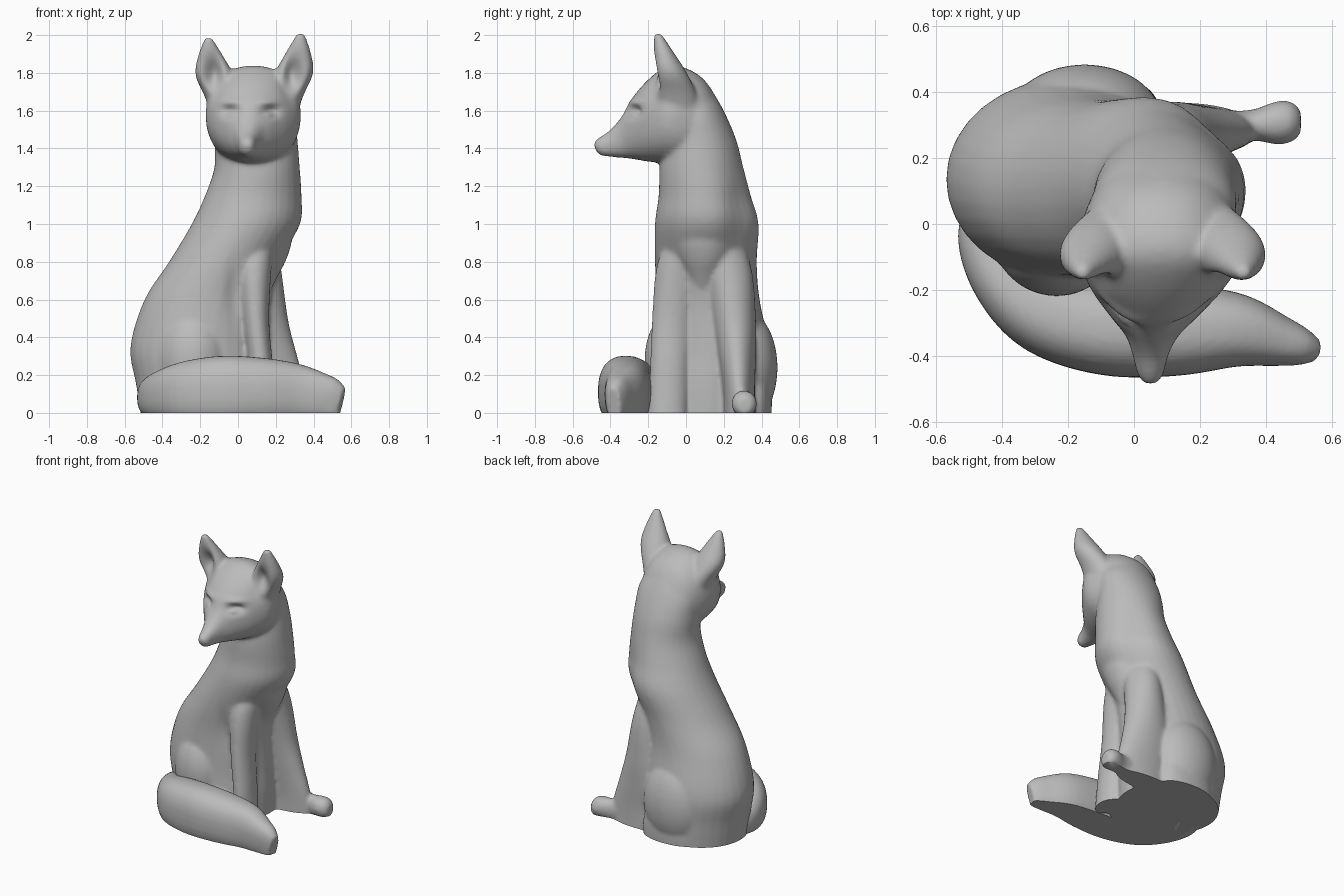
import bpy, bmesh, math
from mathutils import Vector

if "Cube" in bpy.data.objects:
    bpy.data.objects.remove(bpy.data.objects["Cube"])

grey = bpy.data.materials.new("stone_grey")
grey.use_nodes = True
grey.diffuse_color = (0.5, 0.5, 0.5, 1)
grey.node_tree.nodes["Principled BSDF"].inputs["Base Color"].default_value = (0.5, 0.5, 0.5, 1)

X, Y, Z = Vector((1, 0, 0)), Vector((0, 1, 0)), Vector((0, 0, 1))


def spline(rows, steps=5):
    """Catmull-Rom through rows of equal length."""
    out = []
    for i in range(len(rows) - 1):
        p = [rows[max(0, min(len(rows) - 1, i + k))] for k in (-1, 0, 1, 2)]
        for s in range(steps):
            t = s / steps
            out.append([b + 0.5 * t * (c - a + t * (2*a - 5*b + 4*c - d + t * (3*(b - c) + d - a)))
                        for a, b, c, d in zip(*p)])
    return out + [list(rows[-1])]


def loft(bm, rows, u=None, v=Z, power=2.0, sides=32):
    """Closed skin over rows of (x, y, z, half width, half height)."""
    rows = spline(rows)
    rings = []
    for i, (x, y, z, a, b) in enumerate(rows):
        side, up = u, v
        if side is None:
            along = Vector(rows[min(i + 1, len(rows) - 1)][:3]) - Vector(rows[max(i - 1, 0)][:3])
            side = along.cross(Z).normalized()
            up = side.cross(along).normalized()
        ring = []
        for k in range(sides):
            t = math.tau * k / sides
            c, s = math.cos(t), math.sin(t)
            e = 2 / power
            ring.append(bm.verts.new(Vector((x, y, z))
                        + side * math.copysign(abs(c) ** e, c) * a
                        + up * math.copysign(abs(s) ** e, s) * b))
        rings.append(ring)
    faces = [bm.faces.new(rings[0]), bm.faces.new(rings[-1][::-1])]
    for r, q in zip(rings, rings[1:]):
        for k in range(sides):
            n = (k + 1) % sides
            faces.append(bm.faces.new((r[k], q[k], q[n], r[n])))
    bmesh.ops.recalc_face_normals(bm, faces=faces)


def ball(bm, centre, radii):
    made = bmesh.ops.create_uvsphere(bm, u_segments=32, v_segments=20, radius=1)["verts"]
    for vert in made:
        vert.co = Vector(centre) + Vector(a * b for a, b in zip(vert.co, radii))


def finish(name, bm, smooth, pushes=()):
    """Fuse the parts, press in details, cut flat on the ground."""
    mesh = bpy.data.meshes.new(name)
    bm.to_mesh(mesh)
    bm.free()
    obj = bpy.data.objects.new(name, mesh)
    bpy.context.collection.objects.link(obj)
    fuse = obj.modifiers.new("fuse", "REMESH")
    fuse.mode, fuse.voxel_size = "VOXEL", 0.011
    soft = obj.modifiers.new("soften", "SMOOTH")
    soft.factor, soft.iterations = 0.5, smooth
    done = bpy.data.meshes.new_from_object(obj.evaluated_get(bpy.context.evaluated_depsgraph_get()))
    obj.modifiers.clear()
    bm = bmesh.new()
    bm.from_mesh(done)
    for centre, radii, move in pushes:
        for vert in bm.verts:
            d = sum(((p - c) / r) ** 2 for p, c, r in zip(vert.co, centre, radii))
            if d < 9:
                vert.co += Vector(move) * math.exp(-d)
    bmesh.ops.bisect_plane(bm, geom=bm.verts[:] + bm.edges[:] + bm.faces[:],
                           plane_co=(0, 0, 0), plane_no=(0, 0, 1), clear_inner=True)
    bmesh.ops.holes_fill(bm, edges=[e for e in bm.edges if e.is_boundary])
    bm.to_mesh(done)
    bm.free()
    obj.data = done
    done.materials.clear()
    done.materials.append(grey)
    bpy.ops.object.select_all(action="DESELECT")
    obj.select_set(True)
    bpy.context.view_layer.objects.active = obj
    bpy.ops.object.shade_smooth_by_angle(angle=math.radians(50))


body = bmesh.new()

# torso and neck: height, left, right, front, back
torso = [(-.1, -.5, .16, -.18, .43), (.15, -.54, .17, -.18, .44), (.35, -.57, .165, -.17, .44),
         (.6, -.495, .17, -.16, .39), (.8, -.365, .22, -.165, .375), (1, -.245, .33, -.165, .385),
         (1.15, -.175, .337, -.145, .345), (1.3, -.125, .327, -.14, .305),
         (1.45, -.125, .315, -.12, .265), (1.6, -.12, .3, -.1, .2), (1.73, -.05, .22, -.1, .125)]
loft(body, [((l + r) / 2, (f + b) / 2, z, (r - l) / 2, (b - f) / 2) for z, l, r, f, b in torso],
     u=X, v=Y)

# breast, tapering down between the front legs
loft(body, [(.1, .09, .62, .06, .04), (.1, .095, .72, .11, .1), (.1, .1, .82, .16, .16),
            (.1, .1, .93, .19, .2), (.1, .1, 1.08, .2, .2)], u=X, v=Y)

# head, from nose to nape: depth, centre x, bottom, top, half width
head = [(-.485, .05, 1.40, 1.44, .02), (-.457, .05, 1.365, 1.46, .04), (-.4, .05, 1.355, 1.5, .054),
        (-.34, .055, 1.35, 1.57, .08), (-.29, .06, 1.345, 1.66, .125), (-.2, .07, 1.33, 1.765, .2),
        (-.1, .08, 1.32, 1.835, .25), (0, .08, 1.3, 1.825, .24), (.1, .08, 1.3, 1.76, .2),
        (.18, .08, 1.3, 1.63, .14)]
loft(body, [(x, y, (lo + hi) / 2, w, (hi - lo) / 2) for y, x, lo, hi, w in head],
     u=X, v=Z, power=2.2)

# ears, mirrored about the middle of the head
for side, tall in ((1, 1), (-.94, .95)):
    ear = [(.12, -.03, 1.52, .09, .13), (.175, -.055, 1.68, .092, .115), (.217, -.087, 1.8, .102, .092),
           (.24, -.12, 1.91, .066, .055), (.252, -.15, 2.01, .02, .02)]
    loft(body, [(.08 + side * x, y, 1.56 + tall * (z - 1.56), a, b) for x, y, z, a, b in ear],
         u=X, v=Y)

# front legs: a slim one, and one widening into the belly
loft(body, [(.1, .06, 1, .1, .1), (.085, -.035, .8, .095, .115), (.095, -.075, .5, .07, .105),
            (.12, -.09, .25, .065, .1), (.135, -.1, -.05, .07, .105)], u=X, v=Y)
loft(body, [(.1, .15, 1.02, .1, .1), (.115, .22, .78, .115, .125), (.115, .255, .5, .15, .115),
            (.12, .27, .3, .195, .1), (.14, .28, .12, .225, .085), (.14, .285, -.05, .24, .085)],
     u=X, v=Y)

# outstretched paw
loft(body, [(.22, .29, .05, .055, .1), (.35, .3, .045, .046, .075), (.43, .307, .05, .066, .07),
            (.48, .31, .045, .062, .065), (.507, .31, .04, .035, .04)], u=Y, v=Z)

# haunches and hind feet
ball(body, (-.235, -.02, .28), (.2, .2, .29))
ball(body, (-.15, .315, .24), (.235, .17, .3))
ball(body, (-.13, .37, .05), (.2, .085, .26))
ball(body, (-.08, -.14, .05), (.16, .08, .17))

# eye sockets, lids, brows, ear bowls, hollow behind the slim leg, flattened shoulder
pushes = [((-.02, -.2, .62), (.04, .08, .14), (0, .025, 0)),
          ((.25, .3, 1.05), (.12, .12, .25), (-.02, -.02, 0))]
for s in (-1, 1):
    pushes += [((.065 + s * .105, -.28, 1.595), (.05, .1, .03), (0, .036, 0)),
               ((.065 + s * .1, -.27, 1.58), (.026, .08, .012), (0, -.018, 0)),
               ((.065 + s * .1, -.25, 1.645), (.06, .1, .02), (0, -.012, 0)),
               ((.08 + s * .215, -.19, 1.79), (.05, .05, .085), (-s * .01, .07, 0))]
finish("seated_animal", body, 14, pushes)

# tail curled around the front
tail = bmesh.new()
loft(tail, [(-.4, .08, .07, .09, .09), (-.435, -.03, .08, .1, .11), (-.385, -.16, .09, .112, .14),
            (-.265, -.26, .1, .138, .175), (-.08, -.315, .11, .145, .192), (.12, -.322, .11, .14, .182),
            (.3, -.322, .1, .115, .162), (.44, -.355, .08, .078, .13), (.51, -.373, .06, .055, .11),
            (.548, -.383, .05, .035, .085)], power=2.4)
finish("tail", tail, 4)
